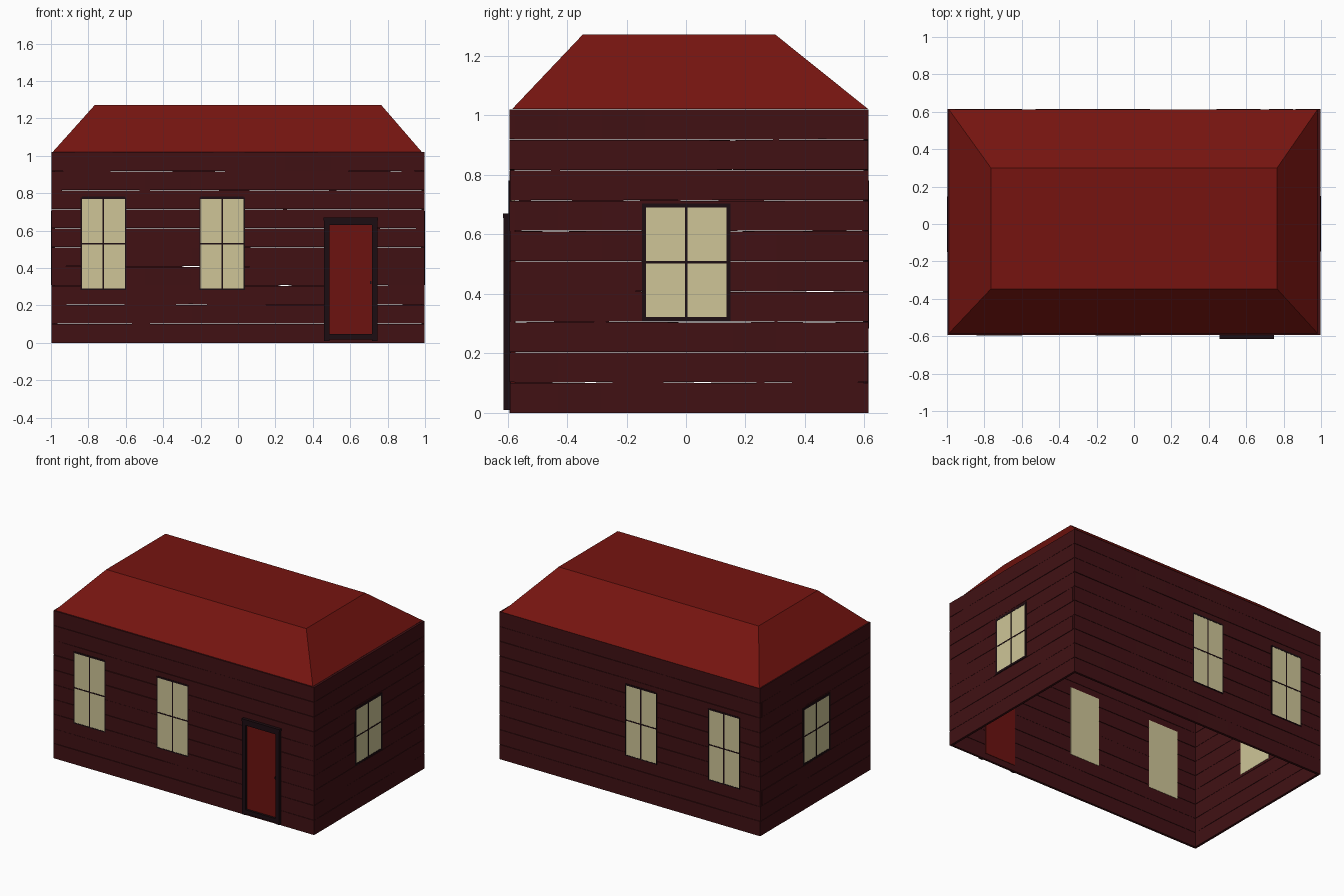
import bpy, bmesh, random
from mathutils import Matrix, Vector
from math import radians

if "Cube" in bpy.data.objects:
    bpy.data.objects.remove(bpy.data.objects["Cube"])

random.seed(4)


def mat(name, rgb):
    m = bpy.data.materials.new(name)
    m.diffuse_color = (*rgb, 1)
    m.use_nodes = True
    m.node_tree.nodes["Principled BSDF"].inputs["Base Color"].default_value = m.diffuse_color
    return m


WOOD = mat("dark_red_wood", (0.052, 0.0055, 0.007))
ROOF = mat("roof_red", (0.18, 0.007, 0.005))
DOOR = mat("door_red", (0.15, 0.006, 0.005))
TRIM = mat("dark_trim", (0.012, 0.004, 0.006))
GLASS = mat("warm_glass", (0.62, 0.56, 0.31))


def finish(name, bm, material, matrix=Matrix()):
    bmesh.ops.recalc_face_normals(bm, faces=bm.faces)
    me = bpy.data.meshes.new(name)
    bm.to_mesh(me)
    bm.free()
    me.materials.append(material)
    ob = bpy.data.objects.new(name, me)
    ob.matrix_world = matrix
    bpy.context.collection.objects.link(ob)
    return ob


def add_box(bm, x0, x1, y0, y1, z0, z1):
    m = Matrix.Translation(((x0 + x1) / 2, (y0 + y1) / 2, (z0 + z1) / 2))
    m = m @ Matrix.Diagonal((x1 - x0, y1 - y0, z1 - z0, 1))
    bmesh.ops.create_cube(bm, size=1, matrix=m)


def boxes(name, material, matrix, *dims):
    bm = bmesh.new()
    for d in dims:
        add_box(bm, *d)
    return finish(name, bm, material, matrix)


# Wall frames: local x runs along the wall, local -y points outward
def wall_frame(angle, origin):
    return Matrix.Translation(origin) @ Matrix.Rotation(radians(angle), 4, 'Z')


FRONT = wall_frame(0, (0, -0.593, 0))
BACK = wall_frame(180, (0, 0.613, 0))
RIGHT = wall_frame(90, (0.997, 0, 0))
LEFT = wall_frame(-90, (-0.997, 0, 0))


# Slightly uneven horizontal boards
def board_wall(name, matrix, x0, x1, rows=10, height=1.02, thick=0.016, cuts=8):
    bm = bmesh.new()
    pitch = height / rows
    j = lambda a: random.uniform(-a, a)
    for r in range(rows):
        rings = []
        for i in range(cuts + 1):
            x = x0 + (x1 - x0) * i / cuts
            lo = r * pitch + (0.001 + j(0.001) if r else 0)
            hi = (r + 1) * pitch - (0.001 + j(0.001) if r < rows - 1 else 0)
            o = j(0.001)
            rings.append([bm.verts.new(p) for p in
                          ((x, o, lo), (x, thick, lo), (x, thick, hi), (x, o, hi))])
        for a, b in zip(rings, rings[1:]):
            for k in range(4):
                n = (k + 1) % 4
                bm.faces.new((a[k], a[n], b[n], b[k]))
        bm.faces.new(rings[0])
        bm.faces.new(rings[-1])
    finish(name, bm, WOOD, matrix)


board_wall("front_wall_boards", FRONT, -0.997, 0.997)
board_wall("back_wall_boards", BACK, -0.997, 0.997)
board_wall("right_wall_boards", RIGHT, -0.577, 0.597)
board_wall("left_wall_boards", LEFT, -0.597, 0.577)


# Four-pane windows: a slab through the wall, a frame and glazing bars
def window(name, matrix, x0, x1, z0, z1, w, cap=0.0):
    boxes(name + "_glass", GLASS, matrix, (x0, x1, -0.0015, 0.018, z0, z1))
    cx, cz, b = (x0 + x1) / 2, (z0 + z1) / 2, 0.004
    y0, y1 = -0.003, 0.006
    boxes(name + "_frame", TRIM, matrix,
          (x0 - w, x0, y0, y1, z0 - w, z1 + w),
          (x1, x1 + w, y0, y1, z0 - w, z1 + w),
          (x0, x1, y0, y1, z0 - w, z0),
          (x0, x1, y0, y1, z1, z1 + w + cap),
          (cx - b, cx + b, y0, y1, z0, z1),
          (x0, x1, y0, y1, cz - b, cz + b))


for side, frame, s in (("front", FRONT, 1), ("back", BACK, -1)):
    for n, cx in (("outer", -0.72), ("inner", -0.085)):
        window(f"{side}_{n}_window", frame, s * cx - 0.115, s * cx + 0.115,
               0.29, 0.77, 0.007, 0.004)
for side, frame in (("right", RIGHT), ("left", LEFT)):
    window(f"{side}_window", frame, -0.134, 0.136, 0.322, 0.69, 0.014)

# Door with raised frame, top trim and a small handle
boxes("door", DOOR, FRONT, (0.485, 0.72, -0.006, 0.019, 0.04, 0.635))
boxes("door_frame", TRIM, FRONT,
      (0.46, 0.488, -0.021, 0.004, 0.01, 0.655),
      (0.717, 0.745, -0.021, 0.004, 0.01, 0.655),
      (0.488, 0.717, -0.021, 0.004, 0.018, 0.047),
      (0.488, 0.717, -0.021, 0.004, 0.63, 0.655),
      (0.457, 0.748, -0.022, 0.004, 0.655, 0.67))
boxes("door_handle", TRIM, FRONT, (0.705, 0.715, -0.014, -0.005, 0.315, 0.33))

# Flat-topped hipped roof
bm = bmesh.new()
base = [bm.verts.new((x, y, 1.021)) for x, y in
        ((-0.99, -0.585), (0.982, -0.585), (0.982, 0.613), (-0.99, 0.613))]
top = [bm.verts.new((x, y, 1.272)) for x, y in
       ((-0.765, -0.347), (0.765, -0.347), (0.765, 0.3), (-0.765, 0.3))]
bm.faces.new(base)
bm.faces.new(top)
for i in range(4):
    n = (i + 1) % 4
    bm.faces.new((base[i], base[n], top[n], top[i]))
finish("roof", bm, ROOF)
